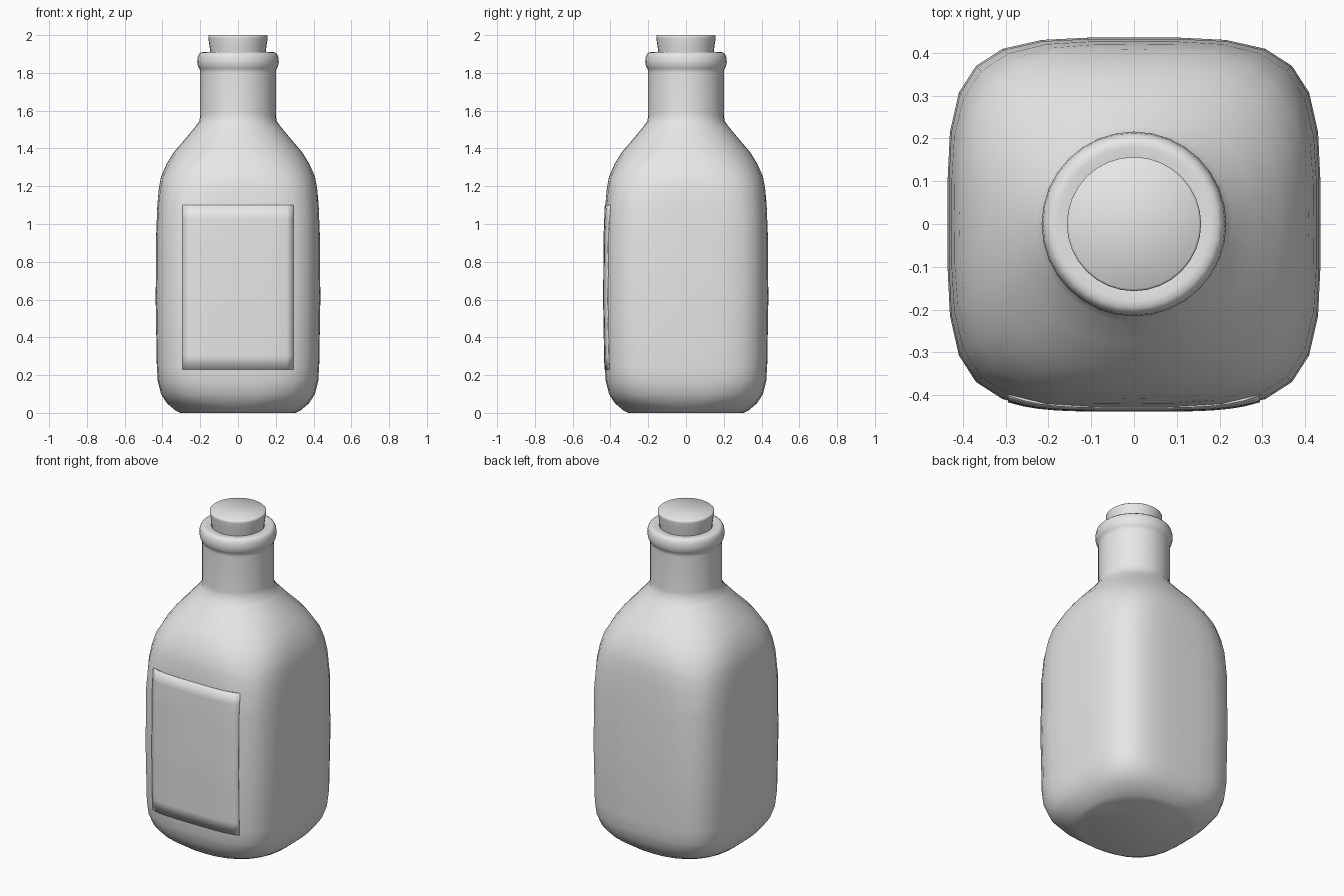
import bpy, bmesh, math

if "Cube" in bpy.data.objects:
    bpy.data.objects.remove(bpy.data.objects["Cube"])

grey = bpy.data.materials.new("plain grey")
grey.diffuse_color = (0.8, 0.8, 0.8, 1)
grey.use_nodes = True
grey.node_tree.nodes["Principled BSDF"].inputs["Base Color"].default_value = grey.diffuse_color

# Bottle body profile: height, half-width, squareness (2 = round, 4.2 = rounded square)
BODY = [(0.0, 0.305, 2.0), (0.012, 0.33, 2.4), (0.05, 0.375, 3.1), (0.10, 0.408, 3.6),
        (0.17, 0.425, 4.0), (0.25, 0.43, 4.2), (0.6, 0.436, 4.2), (0.95, 0.433, 4.2),
        (1.10, 0.427, 3.9), (1.18, 0.42, 3.5), (1.25, 0.408, 3.1), (1.32, 0.377, 2.7),
        (1.38, 0.34, 2.4), (1.45, 0.28, 2.15), (1.51, 0.23, 2.0), (1.545, 0.204, 2.0),
        (1.58, 0.2, 2.0), (1.80, 0.2, 2.0)]
LIP = [(1.815, 0.2), (1.825, 0.207), (1.84, 0.213), (1.86, 0.216), (1.885, 0.213),
       (1.90, 0.207), (1.909, 0.196), (1.91, 0.18), (1.906, 0.15), (1.86, 0.14)]
CORK = [(1.86, 0.139), (1.905, 0.146), (1.95, 0.152), (1.985, 0.157), (1.995, 0.157), (2.0, 0.152)]


def ring(z, r, n, seg=32):
    """Superellipse ring; points spread like a subdivided square where the form is square."""
    w = (n - 2) / 2.2
    pts = []
    for i in range(seg):
        quarter, k = divmod(i + seg // 8, seg // 4)
        u = k / (seg // 8) - 1
        a = quarter * math.pi / 2 + (1 - w) * u * math.pi / 4 + w * math.atan(u)
        c, s = math.cos(a), math.sin(a)
        d = r / (abs(c) ** n + abs(s) ** n) ** (1 / n)
        pts.append((d * c, d * s, z))
    return pts


def finish(name, bm, angle):
    bmesh.ops.recalc_face_normals(bm, faces=bm.faces)
    me = bpy.data.meshes.new(name)
    bm.to_mesh(me)
    bm.free()
    me.materials.append(grey)
    ob = bpy.data.objects.new(name, me)
    bpy.context.collection.objects.link(ob)
    bpy.ops.object.select_all(action='DESELECT')
    ob.select_set(True)
    bpy.context.view_layer.objects.active = ob
    bpy.ops.object.shade_smooth_by_angle(angle=math.radians(angle))
    return ob


def loft(name, profile, angle, seg=32):
    bm = bmesh.new()
    rings = [[bm.verts.new(p) for p in ring(z, r, n, seg)] for z, r, n in profile]
    for a, b in zip(rings, rings[1:]):
        for i in range(seg):
            j = (i + 1) % seg
            bm.faces.new((a[i], a[j], b[j], b[i]))
    bm.faces.new(rings[0][::-1])
    bm.faces.new(rings[-1])
    return finish(name, bm, angle)


def body_at(z):
    for (z0, r0, n0), (z1, r1, n1) in zip(BODY, BODY[1:]):
        if z <= z1:
            t = (z - z0) / (z1 - z0)
            return r0 + t * (r1 - r0), n0 + t * (n1 - n0)


# Bottle with neck and rolled lip
loft("bottle", BODY + [(z, r, 2.0) for z, r in LIP], 50)

# Cork stopper
loft("cork", [(z, r, 2.0) for z, r in CORK], 50)

# Thin label wrapped over the front face
bm = bmesh.new()
cols, rows = 16, 12
grid = []
for j in range(rows + 1):
    z = 0.23 + 0.87 * j / rows
    r, n = body_at(z)
    row = []
    for i in range(cols + 1):
        x = -0.295 + 0.59 * i / cols
        y = -r * (1 - abs(x / r) ** n) ** (1 / n) - 0.003
        row.append(bm.verts.new((x, y, z)))
    grid.append(row)
for a, b in zip(grid, grid[1:]):
    for i in range(cols):
        bm.faces.new((a[i], a[i + 1], b[i + 1], b[i]))
label = finish("label", bm, 40)
solid = label.modifiers.new("thickness", 'SOLIDIFY')
solid.thickness = 0.006
solid.offset = -1
